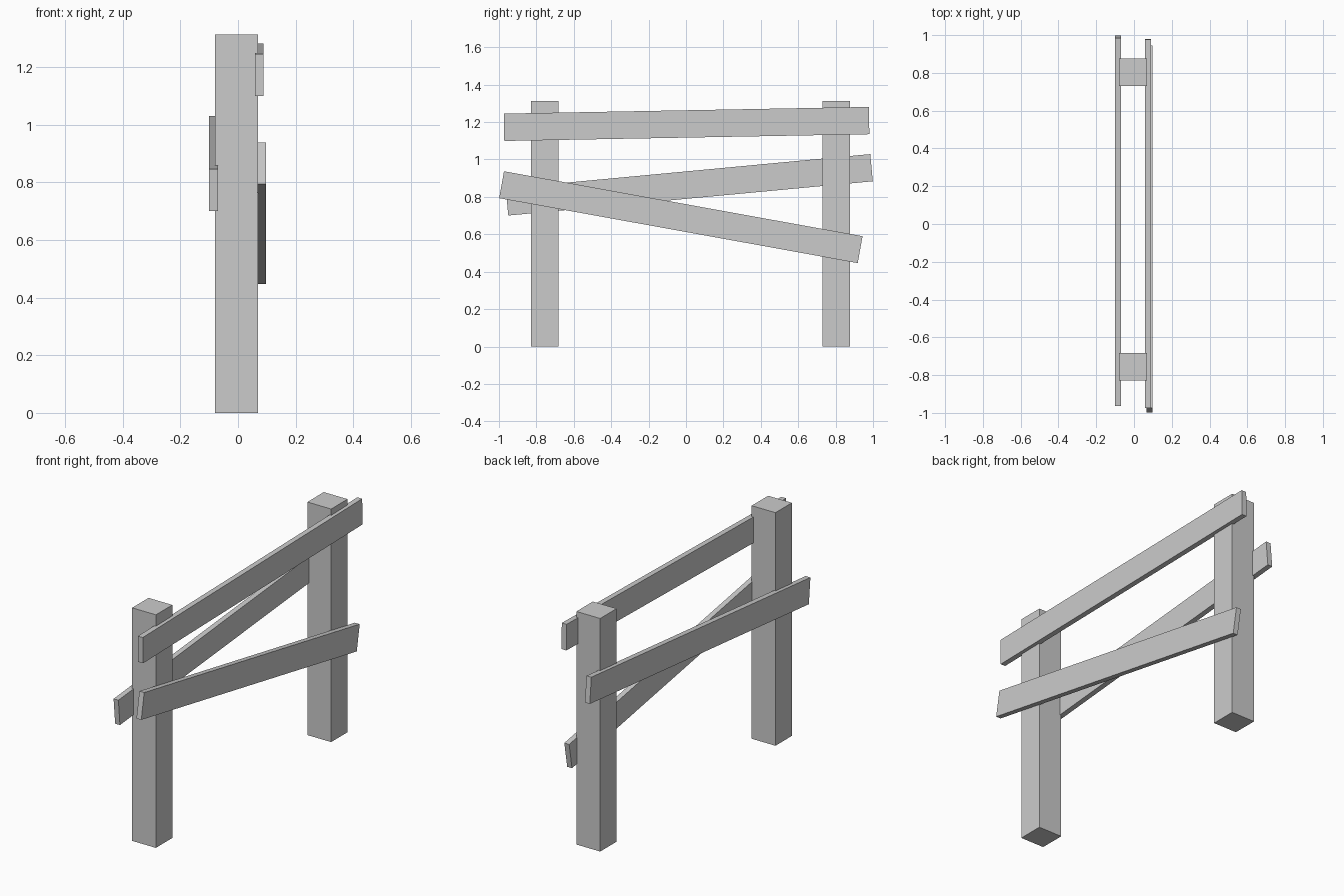
import bpy, bmesh
from math import atan2, hypot
from mathutils import Matrix

if "Cube" in bpy.data.objects:
    bpy.data.objects.remove(bpy.data.objects["Cube"])


def box(name, size, loc, tilt=0.0):
    """Box of given size, tilted about the x axis."""
    mesh = bpy.data.meshes.new(name)
    bm = bmesh.new()
    bmesh.ops.create_cube(bm, size=1.0, matrix=Matrix.Diagonal((*size, 1.0)))
    bm.to_mesh(mesh)
    bm.free()
    obj = bpy.data.objects.new(name, mesh)
    obj.location = loc
    obj.rotation_euler.x = tilt
    bpy.context.collection.objects.link(obj)
    return obj


def rail(name, x, start, end):
    """Plank between two end centres given as (y, z)."""
    dy, dz = end[0] - start[0], end[1] - start[1]
    centre = (x, (start[0] + end[0]) / 2, (start[1] + end[1]) / 2)
    return box(name, (0.03, hypot(dy, dz), 0.146), centre, atan2(dz, dy))


# Upright posts
POST_HEIGHT = 1.312
for name, y in (("front_post", -0.756), ("back_post", 0.803)):
    box(name, (0.148, 0.146, POST_HEIGHT), (-0.005, y, POST_HEIGHT / 2))

# Crooked rails: two on the right face, one on the left face
rail("top_rail", 0.074, (-0.973, 1.172), (0.979, 1.208))
rail("lower_rail", 0.082, (-0.986, 0.865), (0.931, 0.518))
rail("left_rail", -0.085, (-0.957, 0.773), (0.992, 0.956))
